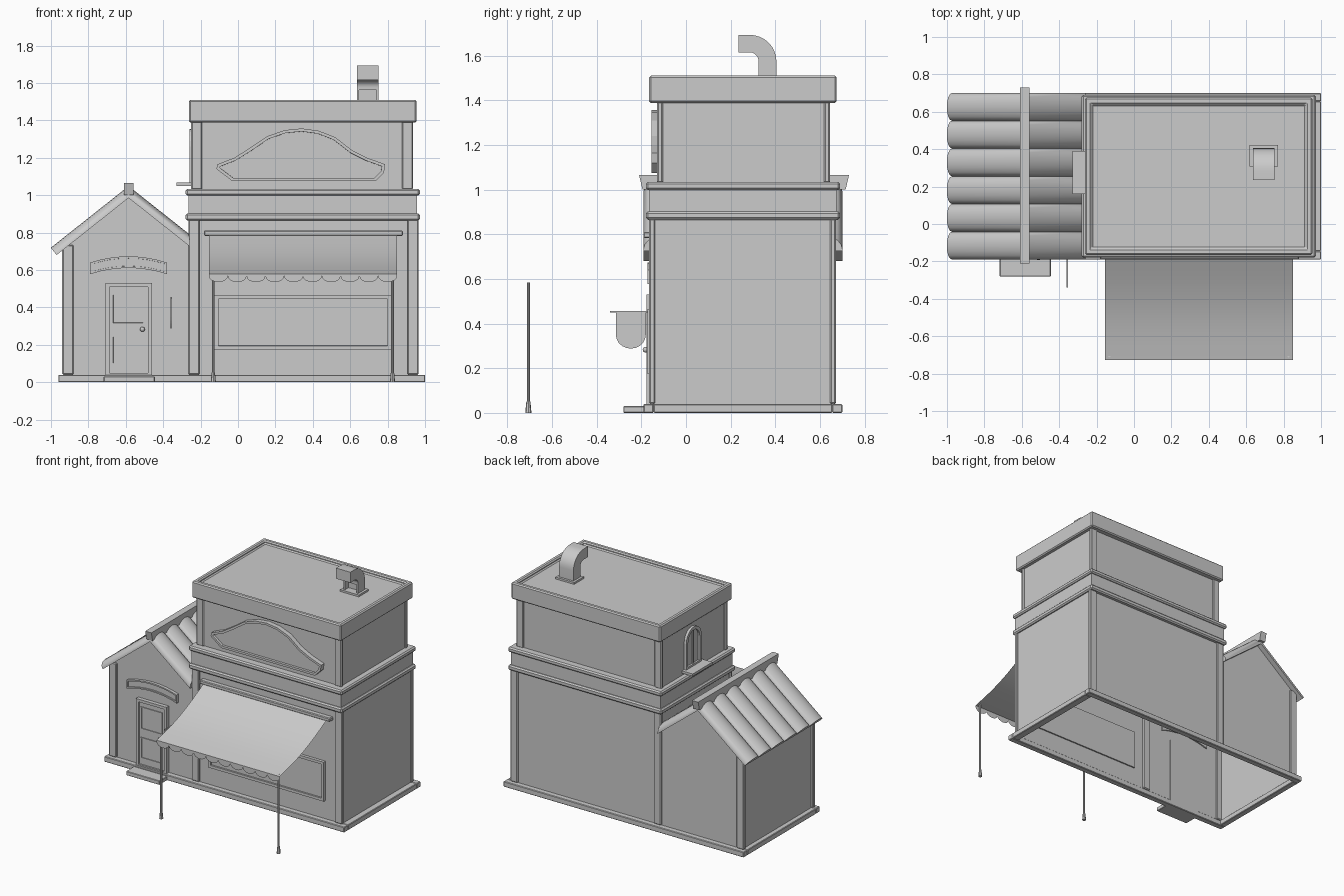
import bpy, bmesh
from math import sin, cos, pi
from mathutils import Vector

if "Cube" in bpy.data.objects:
    bpy.data.objects.remove(bpy.data.objects["Cube"])


def finish(name, bm, bevel=0.0, smooth=False, recalc=True):
    if recalc:
        bmesh.ops.recalc_face_normals(bm, faces=bm.faces)
    me = bpy.data.meshes.new(name)
    bm.to_mesh(me)
    bm.free()
    ob = bpy.data.objects.new(name, me)
    bpy.context.collection.objects.link(ob)
    if bevel:
        m = ob.modifiers.new("bevel", 'BEVEL')
        m.width, m.segments, m.limit_method = bevel, 1, 'ANGLE'
    if smooth:
        bpy.ops.object.select_all(action='DESELECT')
        bpy.context.view_layer.objects.active = ob
        ob.select_set(True)
        bpy.ops.object.shade_smooth_by_angle(angle=0.7)
    return ob


def prism(name, pts, axis, a, b, recess=None, drop=(), bevel=0.0, smooth=False):
    """Extrude a 2D outline along an axis; recess = (direction, rim, depth)."""
    put = {'x': lambda u, v, w: (w, u, v), 'y': lambda u, v, w: (u, w, v),
           'z': lambda u, v, w: (u, v, w)}[axis]
    bm = bmesh.new()
    va = [bm.verts.new(put(u, v, a)) for u, v in pts]
    vb = [bm.verts.new(put(u, v, b)) for u, v in pts]
    bm.faces.new(va)
    bm.faces.new(vb)
    for i in range(len(pts)):
        j = (i + 1) % len(pts)
        bm.faces.new((va[i], va[j], vb[j], vb[i]))
    bmesh.ops.recalc_face_normals(bm, faces=bm.faces)
    bm.normal_update()
    if recess:
        d = Vector(recess[0])
        f = max((f for f in bm.faces if f.normal.dot(d) > 0.99), key=lambda f: f.calc_area())
        bmesh.ops.inset_individual(bm, faces=[f], thickness=recess[1], use_even_offset=True)
        bmesh.ops.inset_individual(bm, faces=[f], thickness=0.0005, depth=-recess[2])
    for d in drop:
        gone = [f for f in bm.faces if f.normal.dot(Vector(d)) > 0.99]
        bmesh.ops.delete(bm, geom=gone, context='FACES')
    return finish(name, bm, bevel, smooth, recalc=False)


def rect(u0, u1, v0, v1):
    return [(u0, v0), (u1, v0), (u1, v1), (u0, v1)]


def box(name, x0, x1, y0, y1, z0, z1, **kw):
    return prism(name, rect(x0, x1, y0, y1), 'z', z1, z0, **kw)


DOWN, UP, FRONT, LEFT, RIGHT = (0, 0, -1), (0, 0, 1), (0, -1, 0), (-1, 0, 0), (1, 0, 0)

# Hollow plinth around both buildings
for nm, r in (("front", (-.96, 1, -.19, -.145)), ("back", (-.96, 1, .655, .70)),
              ("left", (-.96, -.915, -.145, .655)), ("right", (.945, 1, -.145, .655))):
    box("plinth_" + nm, *r, 0, .04, bevel=.004)

# Main building walls, open below and towards the annex
box("main_lower_wall", -.255, .955, -.15, .66, .02, .88, drop=(DOWN, LEFT))
box("main_left_wall_strip", -.255, -.245, -.15, .66, .70, .88)
box("main_upper_wall", -.24, .925, -.12, .635, 1.0, 1.42)
for i, x in enumerate((-.265, .905)):
    for j, y in enumerate((-.165, .645)):
        box(f"lower_pillar_{i}{j}", x, x + .06, y, y + .027, .04, .87, bevel=.006)
for i, x in enumerate((-.25, .877)):
    for j, y in enumerate((-.13, .618)):
        box(f"upper_pillar_{i}{j}", x, x + .058, y, y + .027, 1.03, 1.40, bevel=.006)

# Belt mouldings and parapet roof
box("belt_lower", -.28, .972, -.18, .69, .865, .903, bevel=.009)
box("belt_middle", -.265, .957, -.165, .675, .90, 1.0)
box("belt_upper", -.28, .972, -.18, .69, .998, 1.034, bevel=.009)
box("parapet_roof", -.262, .955, -.165, .675, 1.388, 1.51, recess=(UP, .035, .022), bevel=.008)

# Large shaped sign board
sign = [(-.03, 1.075), (.735, 1.075), (.78, 1.12), (.787, 1.165), (.69, 1.2), (.61, 1.24),
        (.52, 1.31), (.43, 1.345), (.34, 1.357), (.25, 1.348), (.155, 1.315), (.06, 1.25),
        (-.02, 1.2), (-.11, 1.165), (-.115, 1.14)]
prism("sign_board", sign, 'y', -.155, -.115, recess=(FRONT, .016, .018))

# Shop window
prism("shop_window", rect(-.125, .82, .175, .465), 'y', -.172, -.14, recess=(FRONT, .02, .012))

# Awning: sagging cloth with scalloped edge
bm = bmesh.new()
x0, x1, n, rows = -.155, .85, 10, 8
line = []
for i in range(rows + 1):
    t = i / rows
    y, z = -.168 - .56 * t, .795 - .215 * t - .028 * sin(pi * t)
    line.append((bm.verts.new((x0, y, z)), bm.verts.new((x1, y, z))))
for p, q in zip(line, line[1:]):
    bm.faces.new((p[0], p[1], q[1], q[0]))
w = (x1 - x0) / n
for k in range(n):
    c = x0 + w * (k + .5)
    pts = [(c - w / 2, .58)] + [(c - w / 2 * cos(pi * a / 8), .568 - .033 * sin(pi * a / 8))
                                for a in range(9)] + [(c + w / 2, .58)]
    bm.faces.new([bm.verts.new((u, -.728, v)) for u, v in pts])
finish("awning_cloth", bm, smooth=True, recalc=False)
box("awning_rail", -.182, .882, -.19, -.15, .783, .811, bevel=.005)

# Awning poles with thicker feet
for i, x in enumerate((-.132, .826)):
    for part, r1, r2, za, zb in (("pole", .007, .007, 0, .585), ("pole_foot", .014, .009, 0, .052)):
        bm = bmesh.new()
        bmesh.ops.create_cone(bm, cap_ends=True, segments=8, radius1=r1, radius2=r2, depth=zb - za)
        bmesh.ops.translate(bm, verts=bm.verts, vec=(x, -.706, (za + zb) / 2))
        finish(f"{part}_{i}", bm)

# Annex with gable
gable = [(-.925, .02), (-.25, .02), (-.25, .722), (-.585, .987), (-.925, .718)]
prism("annex_wall", gable, 'y', -.15, .66, drop=(DOWN, RIGHT))
for j, y in enumerate((-.165, .645)):
    box(f"annex_pillar_{j}", -.94, -.88, y, y + .027, .04, .75 - .015, bevel=.006)

# Annex roof: six rounded tile runs over the ridge
bm = bmesh.new()
pitch = .89 / 6
for k in range(6):
    c = -.19 + pitch * (k + .5)
    rings = [[], [], []]
    for a in range(9):
        y, h = c - pitch / 2 * cos(pi * a / 8), .006 + .044 * sin(pi * a / 8)
        rings[0].append((-.97 - .62 * h, y, .68 + .784 * h))
        rings[1].append((-.585, y, .985 + h / .784))
        rings[2].append((-.258, y, .726 + h / .784))
    for r, (x, z) in zip(rings, ((-.97, .68), (-.585, .985), (-.258, .726))):
        r += [(x, c + pitch / 2, z), (x, c - pitch / 2, z)]
    rings = [[bm.verts.new(p) for p in r] for r in rings]
    m = len(rings[0])
    for p, q in zip(rings, rings[1:]):
        for i in range(m):
            bm.faces.new((p[i], p[(i + 1) % m], q[(i + 1) % m], q[i]))
    bm.faces.new(rings[0])
    bm.faces.new(rings[2])
finish("annex_roof_tiles", bm, smooth=True)
prism("roof_ridge_beam", [(-.195, 1.0), (.715, 1.0), (.73, 1.065), (-.21, 1.065)], 'x', -.61, -.56)

# Door, panels, knob, step
prism("door_frame", rect(-.708, -.46, .03, .53), 'y', -.178, -.145, recess=(FRONT, .02, .012))
for nm, z0, z1 in (("upper", .31, .475), ("lower", .095, .25)):
    prism(f"door_panel_{nm}", rect(-.675, -.5, z0, z1), 'y', -.172, -.16,
          recess=(FRONT, .008, .005))
bm = bmesh.new()
bmesh.ops.create_uvsphere(bm, u_segments=12, v_segments=8, radius=.013)
bmesh.ops.translate(bm, verts=bm.verts, vec=(-.511, -.181, .283))
finish("door_knob", bm, smooth=True)
box("door_step", -.718, -.445, -.28, -.15, 0, .03, bevel=.003)

# Arched sign above the door
xs = [-.79 + .41 * i / 8 for i in range(9)]
bow = [.033 * (1 - ((x + .585) / .205) ** 2) for x in xs]
arch = [(x, .578 + b) for x, b in zip(xs, bow)] + [(x, .64 + b) for x, b in zip(xs, bow)][::-1]
prism("door_sign", arch, 'y', -.172, -.14, recess=(FRONT, .01, .008))

# Hanging side sign on a bracket
u = [(-.18, .45)] + [(-.247 + .067 * cos(pi * a / 10), .35 - .062 * sin(pi * a / 10))
                     for a in range(11)] + [(-.314, .45)]
prism("hanging_sign", u, 'x', -.361, -.355)
box("hanging_sign_bracket", -.362, -.354, -.34, -.15, .449, .457)

# Arched side window with sill
win = [(.185, 1.06), (.365, 1.06)] + [(.275 + .09 * cos(pi * a / 10), 1.26 + .095 * sin(pi * a / 10))
                                      for a in range(11)]
prism("side_window", win, 'x', -.258, -.235, recess=(LEFT, .022, .014))
box("side_window_mullion", -.252, -.24, .269, .281, 1.07, 1.34)
box("side_window_sill", -.328, -.235, .16, .39, 1.05, 1.068)

# Roof duct with open mouth
arc = [pi / 2 * a / 8 for a in range(9)]
duct = [(.405, 1.49)] + [(.285 + .12 * cos(a), 1.575 + .118 * sin(a)) for a in arc]
duct += [(.235, 1.693), (.235, 1.615)]
duct += [(.285 + .04 * cos(a), 1.575 + .04 * sin(a)) for a in arc[::-1]] + [(.325, 1.49)]
prism("roof_duct", duct, 'x', .635, .752, recess=(FRONT, .012, .04), smooth=True)
box("roof_duct_base", .618, .77, .308, .422, 1.485, 1.502)
